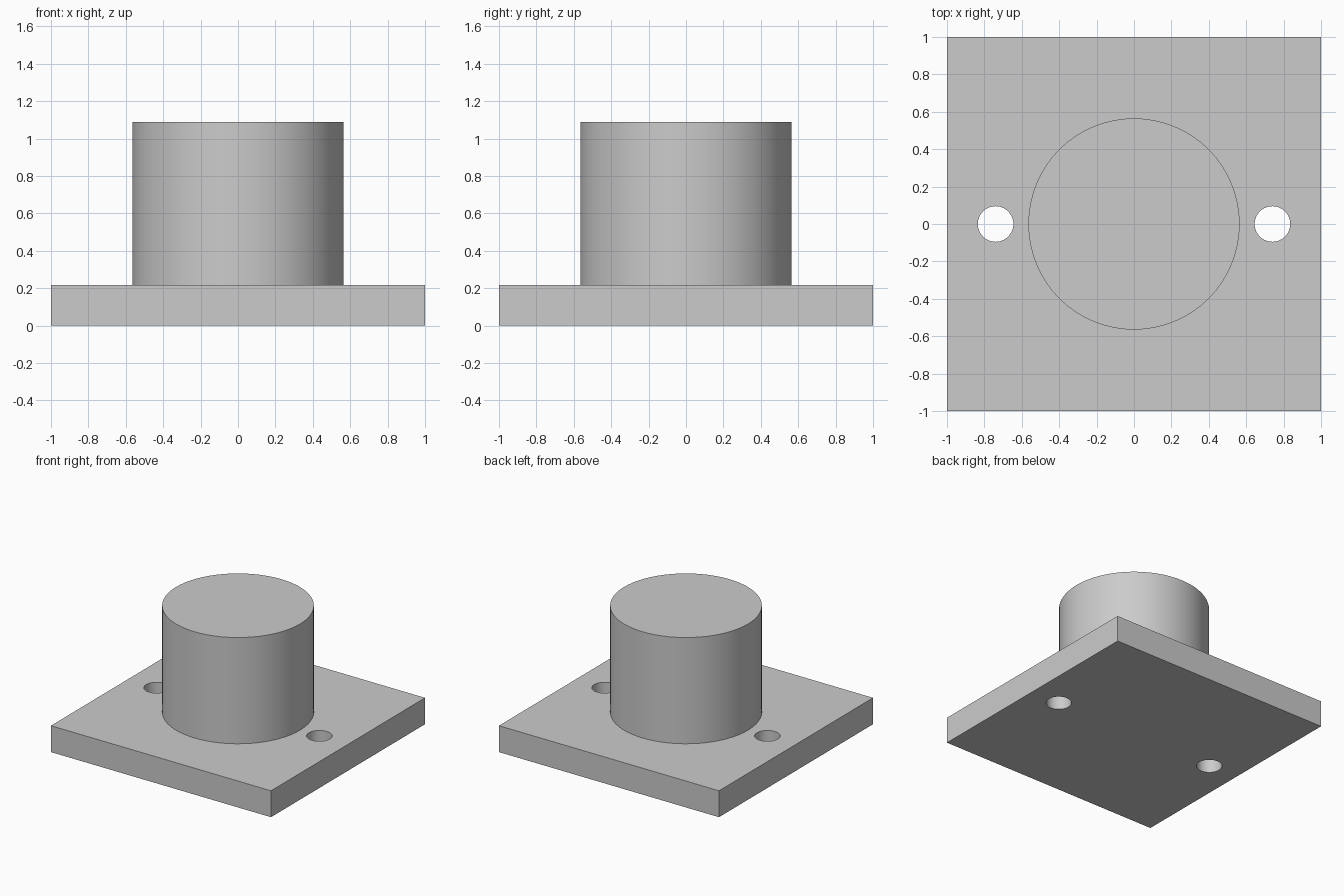
import bpy
import math

default = bpy.data.objects.get("Cube")
if default:
    bpy.data.objects.remove(default, do_unlink=True)

PLATE_H, TOP = 0.217, 1.09
BOSS_R, HOLE_R, HOLE_X = 0.565, 0.095, 0.74

# Plain grey material
grey = bpy.data.materials.new("plain grey")
grey.use_nodes = True
colour = (0.6, 0.6, 0.6, 1)
grey.diffuse_color = colour
grey.node_tree.nodes["Principled BSDF"].inputs["Base Color"].default_value = colour


def cylinder(name, radius, x, z0, z1):
    bpy.ops.mesh.primitive_cylinder_add(
        vertices=64, radius=radius, depth=z1 - z0, location=(x, 0, (z0 + z1) / 2))
    obj = bpy.context.object
    obj.name = name
    obj.data.materials.append(grey)
    return obj


def combine(target, tool, operation):
    mod = target.modifiers.new(tool.name, "BOOLEAN")
    mod.object, mod.operation, mod.solver = tool, operation, "EXACT"
    bpy.context.view_layer.objects.active = target
    bpy.ops.object.modifier_apply(modifier=mod.name)
    bpy.data.objects.remove(tool, do_unlink=True)


# Square base plate
bpy.ops.mesh.primitive_cube_add(size=1, location=(0, 0, PLATE_H / 2))
plate = bpy.context.object
plate.name = "flanged_boss"
plate.scale = (2, 2, PLATE_H)
bpy.ops.object.transform_apply(location=True, rotation=False, scale=True)
plate.data.materials.append(grey)

# Central round boss, fused to the plate
combine(plate, cylinder("boss", BOSS_R, 0, PLATE_H / 2, TOP), "UNION")

# Bolt holes through the plate, one on each side
for side in (-1, 1):
    combine(plate, cylinder("bolt_hole", HOLE_R, side * HOLE_X, -0.1, PLATE_H + 0.1),
            "DIFFERENCE")

bpy.ops.object.select_all(action="DESELECT")
plate.select_set(True)
bpy.context.view_layer.objects.active = plate
bpy.ops.object.shade_smooth_by_angle(angle=math.radians(30))
